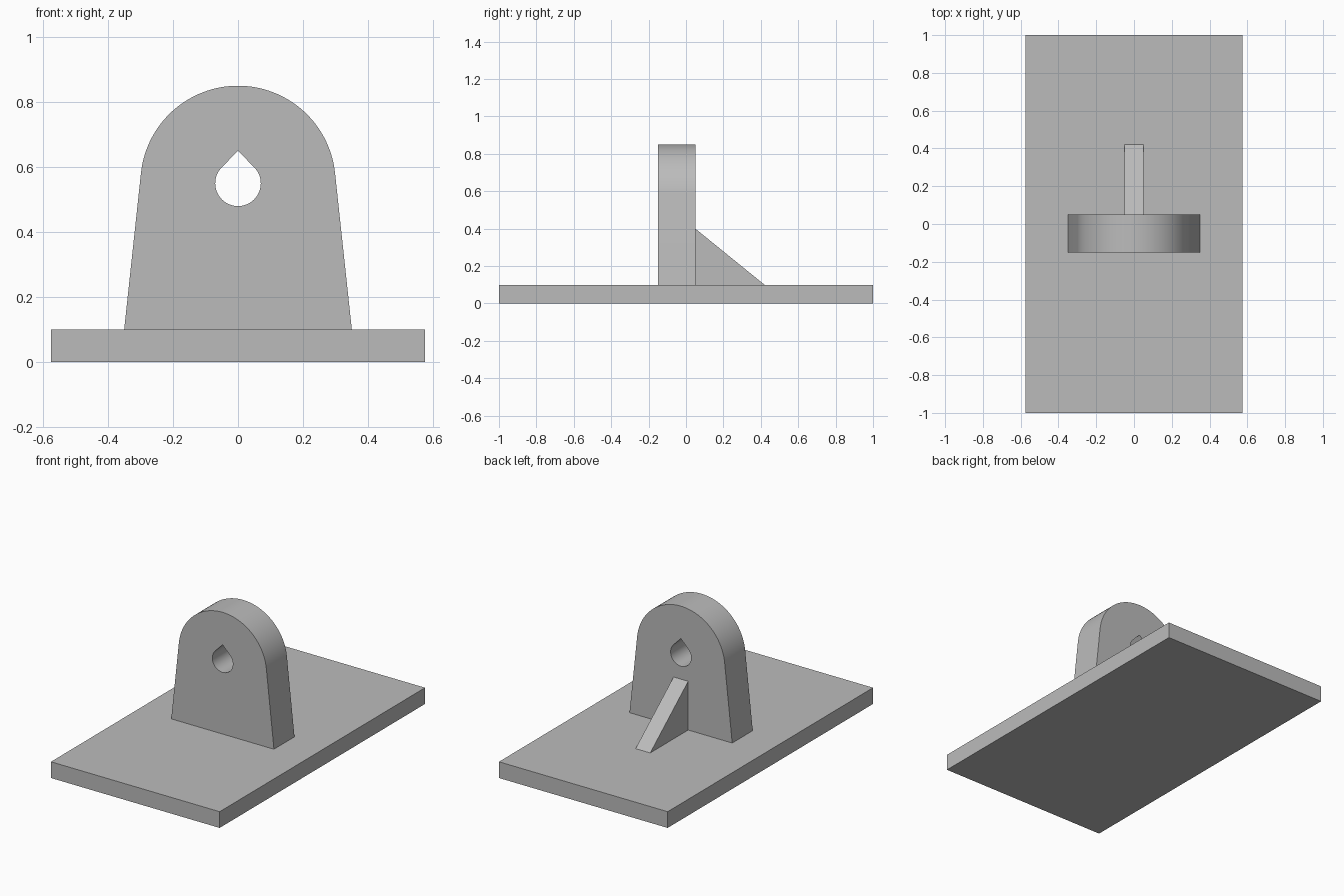
import bpy, bmesh
from math import radians, sin, cos, acos, atan2, hypot

default = bpy.data.objects.get("Cube")
if default:
    bpy.data.objects.remove(default, do_unlink=True)

# Single material
GREY = (0.5, 0.5, 0.5, 1.0)
grey = bpy.data.materials.new("plain grey")
grey.use_nodes = True
grey.diffuse_color = GREY
grey.node_tree.nodes["Principled BSDF"].inputs["Base Color"].default_value = GREY


def prism(name, points, shift):
    """Extrude a closed outline of 3D points along a shift vector."""
    bm = bmesh.new()
    face = bm.faces.new([bm.verts.new(p) for p in points])
    grown = bmesh.ops.extrude_face_region(bm, geom=[face], use_keep_orig=True)
    top = [v for v in grown["geom"] if isinstance(v, bmesh.types.BMVert)]
    bmesh.ops.translate(bm, vec=shift, verts=top)
    bmesh.ops.recalc_face_normals(bm, faces=bm.faces)
    mesh = bpy.data.meshes.new(name)
    bm.to_mesh(mesh)
    bm.free()
    mesh.materials.append(grey)
    obj = bpy.data.objects.new(name, mesh)
    bpy.context.collection.objects.link(obj)
    return obj


def arc(radius, start, end, steps):
    """Points (x, z) on a circle around the hole centre."""
    angles = [start + (end - start) * i / steps for i in range(steps + 1)]
    return [(radius * cos(a), EYE_Z + radius * sin(a)) for a in angles]


def tangent_angle(x, z, radius, side):
    """Angle where a line from (x, z) touches the circle."""
    dz = z - EYE_Z
    return atan2(dz, x) + side * acos(radius / hypot(x, dz))


BASE_TOP, EYE_Z = 0.1, 0.55
FRONT, BACK = -0.15, 0.05
HALF_FOOT, LUG_R = 0.35, 0.3
HOLE_R, HOLE_TIP = 0.07, 0.65

# Base plate
prism("base_plate", [(-0.575, -1, 0), (0.575, -1, 0), (0.575, 1, 0), (-0.575, 1, 0)],
      (0, 0, BASE_TOP))

# Upright lug: tapered sides running tangent into a round top
a = tangent_angle(HALF_FOOT, BASE_TOP, LUG_R, 1)
outline = [(-HALF_FOOT, BASE_TOP), (HALF_FOOT, BASE_TOP)] + arc(LUG_R, a, radians(180) - a, 64)
lug = prism("upright_lug", [(x, FRONT, z) for x, z in outline], (0, BACK - FRONT, 0))

# Teardrop hole cut through the lug
a = tangent_angle(0, HOLE_TIP, HOLE_R, 1)
drop = [(0, HOLE_TIP)] + arc(HOLE_R, a, a + 2 * (radians(270) - a), 48)
cutter = prism("hole_cutter", [(x, FRONT - 0.1, z) for x, z in drop], (0, BACK - FRONT + 0.2, 0))
cutter.hide_render = True
cut = lug.modifiers.new("teardrop_hole", 'BOOLEAN')
cut.operation, cut.solver, cut.object = 'DIFFERENCE', 'EXACT', cutter
bpy.ops.object.select_all(action='DESELECT')
bpy.context.view_layer.objects.active = lug
lug.select_set(True)
bpy.ops.object.modifier_apply(modifier=cut.name)
bpy.data.objects.remove(cutter, do_unlink=True)
bpy.ops.object.shade_smooth_by_angle(angle=radians(30))

# Triangular rib bracing the back of the lug
prism("rear_rib", [(-0.05, BACK, BASE_TOP), (-0.05, 0.42, BASE_TOP), (-0.05, BACK, 0.4)],
      (0.1, 0, 0))
